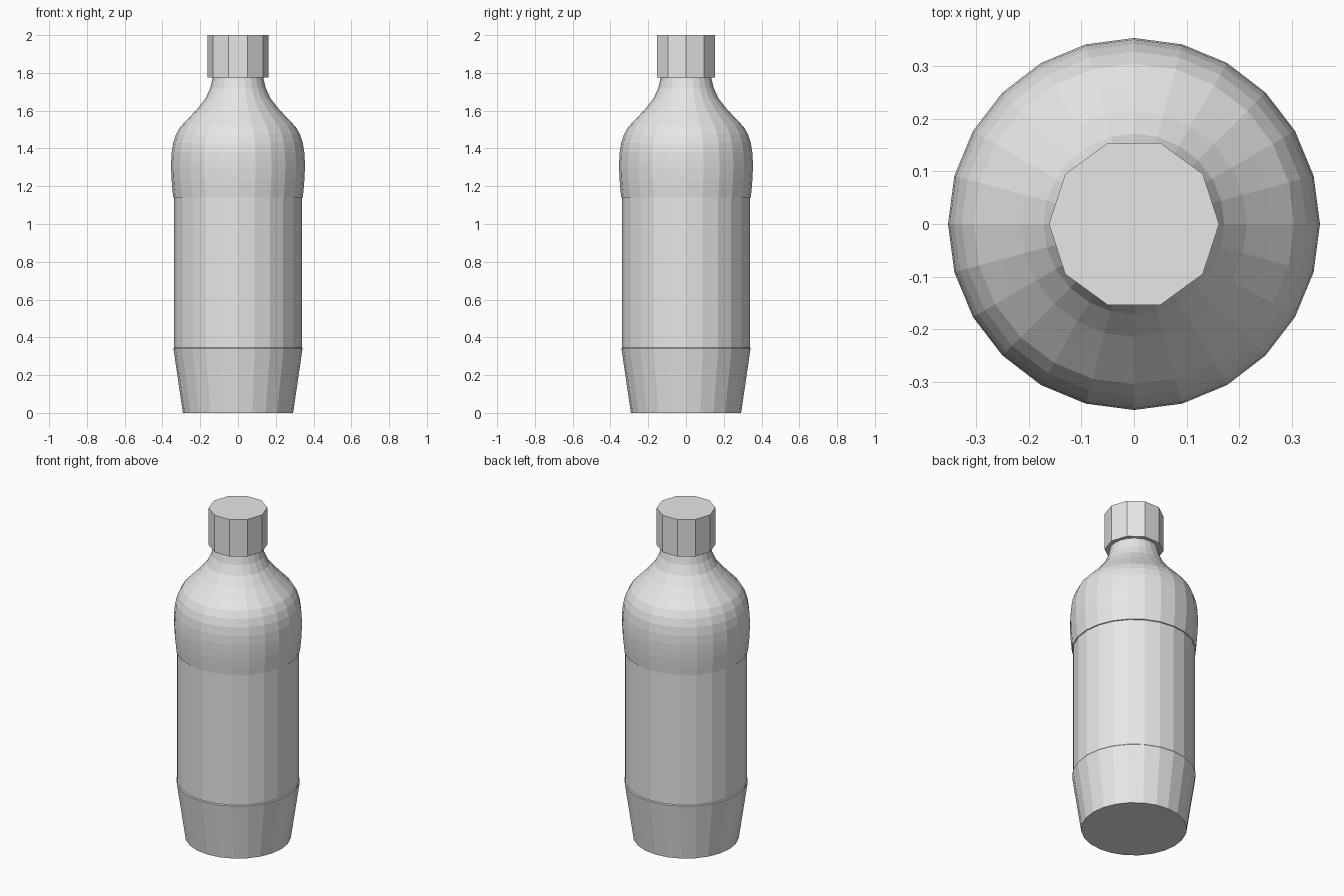
import bpy
import bmesh
from math import cos, sin, tau

cube = bpy.data.objects.get("Cube")
if cube:
    bpy.data.objects.remove(cube, do_unlink=True)

grey = bpy.data.materials.new("plain grey")
grey.use_nodes = True
colour = (0.8, 0.8, 0.8, 1)
grey.diffuse_color = colour
grey.node_tree.nodes["Principled BSDF"].inputs["Base Color"].default_value = colour


def lathe(name, profile, sides):
    """Spin a (radius, height) profile around z and close both ends."""
    bm = bmesh.new()
    rings = [[bm.verts.new((r * cos(tau * i / sides), r * sin(tau * i / sides), z))
              for i in range(sides)] for r, z in profile]
    for low, high in zip(rings, rings[1:]):
        for i in range(sides):
            j = (i + 1) % sides
            bm.faces.new((low[i], low[j], high[j], high[i]))
    bm.faces.new(rings[0][::-1])
    bm.faces.new(rings[-1])
    mesh = bpy.data.meshes.new(name)
    bm.to_mesh(mesh)
    bm.free()
    mesh.materials.append(grey)
    obj = bpy.data.objects.new(name, mesh)
    bpy.context.collection.objects.link(obj)
    return obj


# Bottle: tapered base, recessed label band, rounded shoulder and neck
lathe("bottle", [
    (0.292, 0), (0.342, 0.342), (0.338, 0.347),
    (0.338, 1.139), (0.343, 1.141),
    (0.348, 1.19), (0.352, 1.24), (0.354, 1.29), (0.354, 1.33),
    (0.351, 1.38), (0.343, 1.43), (0.328, 1.475), (0.305, 1.515),
    (0.262, 1.56), (0.215, 1.61), (0.172, 1.665), (0.147, 1.72),
    (0.135, 1.77), (0.135, 1.80),
], 24)

# Ten-sided screw cap
lathe("cap", [(0.162, 1.775), (0.162, 2.0)], 10)
